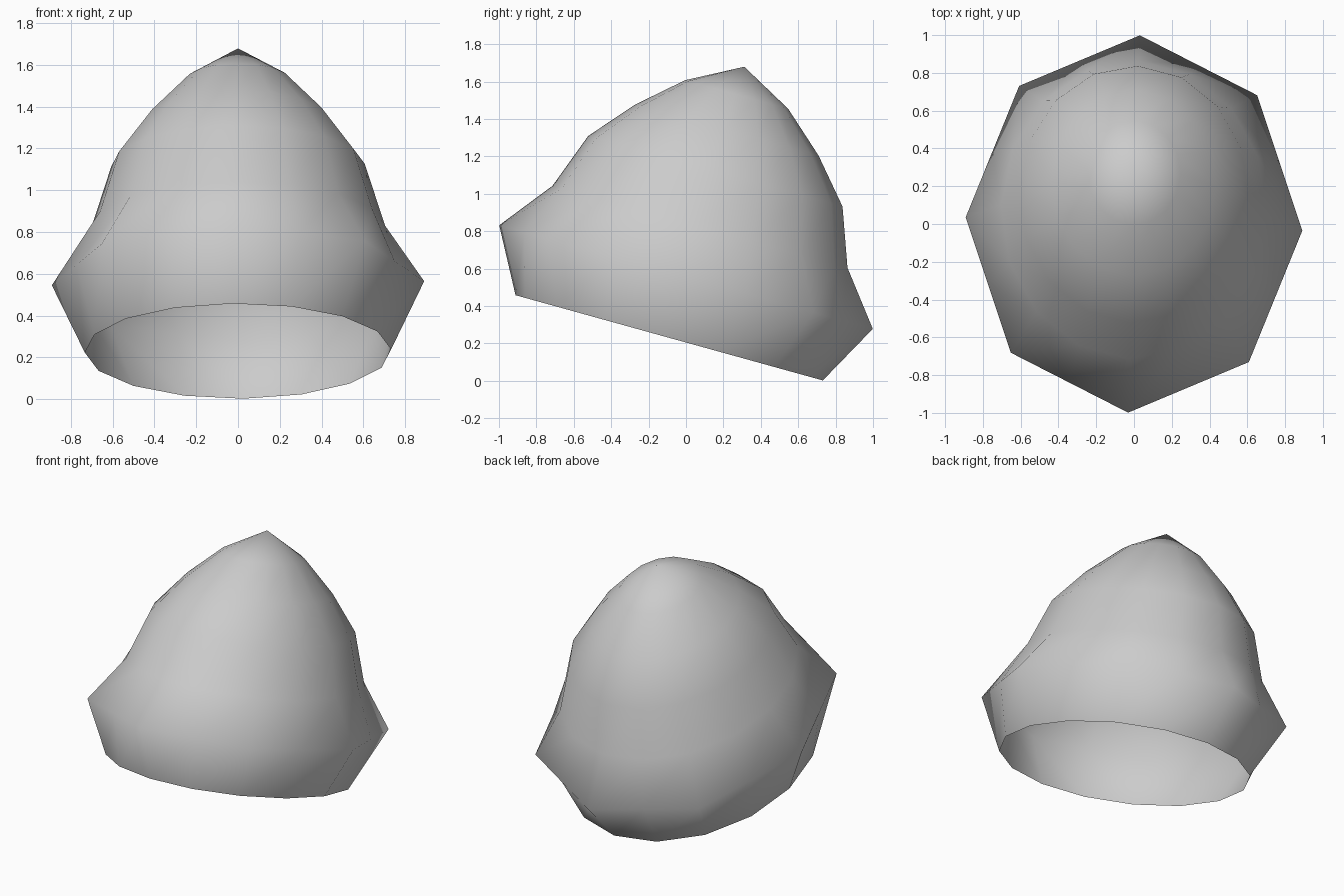
import bpy, bmesh
from math import sin, cos, pi, radians
from mathutils import Matrix

if "Cube" in bpy.data.objects:
    bpy.data.objects.remove(bpy.data.objects["Cube"])

SIDES = 16
X_SQUASH = 0.86
TWIST = radians(2)
# (radius, height along the tilted axis), rim to shoulder to crown
PROFILE = [(0.853, 0.0), (1.037, 0.337), (0.819, 0.616), (0.706, 0.924),
           (0.51, 1.152), (0.286, 1.35)]
FLARE = 1
TIP = 1.504

bm = bmesh.new()

# Rings: the flared brim is an eight-cornered ring, the others are round
rings = []
for level, (radius, height) in enumerate(PROFILE):
    ring = []
    for i in range(SIDES):
        a = 2 * pi * i / SIDES - TWIST
        r = radius * cos(pi / 8) if level == FLARE and i % 2 else radius
        ring.append(bm.verts.new((X_SQUASH * r * cos(a), r * sin(a), height)))
    rings.append(ring)

# Walls, open at the bottom
for low, high in zip(rings, rings[1:]):
    for i in range(SIDES):
        j = (i + 1) % SIDES
        bm.faces.new((low[i], low[j], high[j], high[i]))

# Pointed crown
tip = bm.verts.new((0, 0, TIP))
for i in range(SIDES):
    bm.faces.new((rings[-1][i], rings[-1][(i + 1) % SIDES], tip))

# Tilt the whole cap backwards and set it on the ground
bm.transform(Matrix.Translation((0, -0.09, 0.23)) @ Matrix.Rotation(radians(-15.5), 4, 'X'))
for f in bm.faces:
    f.smooth = True

mesh = bpy.data.meshes.new("cap_shell")
bm.to_mesh(mesh)
bm.free()
cap = bpy.data.objects.new("cap_shell", mesh)
bpy.context.collection.objects.link(cap)
